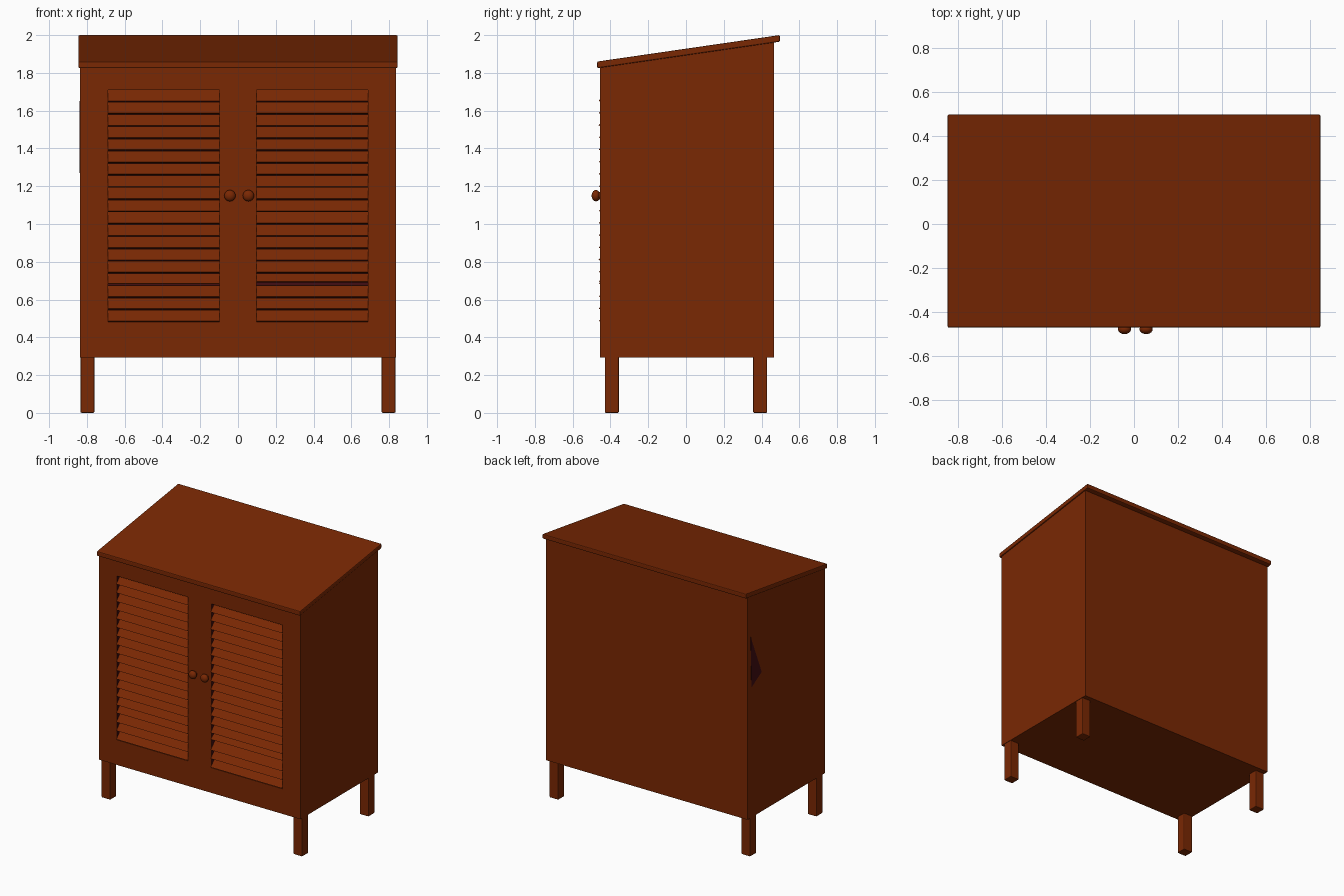
import bpy, bmesh, math
from mathutils import Vector

cube = bpy.data.objects.get("Cube")
if cube:
    bpy.data.objects.remove(cube, do_unlink=True)


def material(name, colour):
    mat = bpy.data.materials.new(name)
    mat.use_nodes = True
    mat.diffuse_color = colour
    mat.node_tree.nodes["Principled BSDF"].inputs["Base Color"].default_value = colour
    return mat


wood = material("reddish_brown_wood", (0.195, 0.021, 0.001, 1))
shade = material("dark_maroon_interior", (0.055, 0.004, 0.006, 1))


def finish(name, bm, bevel=0.0, is_dark=None):
    """Make the object; is_dark picks the faces that get the interior colour."""
    bmesh.ops.recalc_face_normals(bm, faces=bm.faces)
    if is_dark:
        for face in bm.faces:
            face.material_index = int(is_dark(face))
    mesh = bpy.data.meshes.new(name)
    bm.to_mesh(mesh)
    bm.free()
    mesh.materials.append(wood)
    if is_dark:
        mesh.materials.append(shade)
    obj = bpy.data.objects.new(name, mesh)
    bpy.context.collection.objects.link(obj)
    if bevel:
        mod = obj.modifiers.new("Bevel", "BEVEL")
        mod.width = bevel
        mod.segments = 2
    return obj


def prism(bm, profile, x0, x1):
    """Extrude a (y, z) profile along x."""
    face = bm.faces.new([bm.verts.new((x0, y, z)) for y, z in profile])
    out = bmesh.ops.extrude_face_region(bm, geom=[face])
    moved = [v for v in out["geom"] if isinstance(v, bmesh.types.BMVert)]
    bmesh.ops.translate(bm, verts=moved, vec=Vector((x1 - x0, 0, 0)))


def box(bm, x0, x1, y0, y1, z0, z1):
    prism(bm, [(y0, z0), (y1, z0), (y1, z1), (y0, z1)], x0, x1)


# Sloping underside of the lid
FRONT, BACK, FLOOR = -0.47, 0.497, 0.292
def slope(y):
    return 1.825 + 0.145 * (y - FRONT)


def sloped_box(bm, x0, x1, y0, y1, z0):
    """Box whose top meets the underside of the lid."""
    prism(bm, [(y0, z0), (y1, z0), (y1, slope(y1) + 0.003), (y0, slope(y0) + 0.003)], x0, x1)


# Cabinet carcass with a sloping top, dark behind the doors
HALF, INNER, FACE = 0.837, -0.398, -0.454
bm = bmesh.new()
sloped_box(bm, -HALF, HALF, INNER, 0.465, FLOOR)
finish("carcass", bm, is_dark=lambda f: f.normal.y < -0.9)

# Broken-out chip near the back edge of one side
bm = bmesh.new()
prism(bm, [(0.43, 1.65), (0.30, 1.34), (0.42, 1.27)], -HALF - 0.002, -HALF + 0.002)
finish("side_chip", bm, is_dark=lambda f: True)

# Face frame around the doors
DOOR_X, DOOR_Z0, DOOR_Z1 = 0.785, 0.33, 1.80
bm = bmesh.new()
for s in (-1, 1):
    sloped_box(bm, s * DOOR_X, s * HALF, FACE, INNER, FLOOR)
box(bm, -DOOR_X, DOOR_X, FACE, INNER, FLOOR, DOOR_Z0)
sloped_box(bm, -DOOR_X, DOOR_X, FACE, INNER, DOOR_Z1)
finish("face_frame", bm)

# Lid
bm = bmesh.new()
prism(bm, [(FRONT, slope(FRONT)), (BACK, slope(BACK)),
           (BACK, slope(BACK) + 0.035), (FRONT, slope(FRONT) + 0.035)], -0.845, 0.845)
finish("lid", bm, 0.006)

# Louvred doors, flush with the face frame, with tilted slats
OPEN_IN, OPEN_OUT, OPEN_Z0, OPEN_Z1, SLATS = 0.097, 0.687, 0.48, 1.71, 19
WORN_SLAT = 3
pitch = (OPEN_Z1 - OPEN_Z0) / SLATS


def lines_opening(face):
    x = abs(face.calc_center_median().x)
    return abs(face.normal.x) > 0.9 and min(abs(x - OPEN_IN), abs(x - OPEN_OUT)) < 0.001


for side, s, worn_gap in (("right", -1, 0.007), ("left", 1, 0.017)):
    bm = bmesh.new()
    box(bm, 0, s * OPEN_IN, FACE, INNER, DOOR_Z0, DOOR_Z1)
    box(bm, s * OPEN_OUT, s * DOOR_X, FACE, INNER, DOOR_Z0, DOOR_Z1)
    box(bm, s * OPEN_IN, s * OPEN_OUT, FACE, INNER, DOOR_Z0, OPEN_Z0)
    box(bm, s * OPEN_IN, s * OPEN_OUT, FACE, INNER, OPEN_Z1, DOOR_Z1)
    finish(side + "_door_frame", bm, is_dark=lines_opening)

    bm = bmesh.new()
    for i in range(SLATS):
        z = OPEN_Z0 + i * pitch
        gap = worn_gap if i == WORN_SLAT else 0.002
        prism(bm, [(-0.462, z + gap + 0.005), (-0.452, z + gap), (-0.4, z + pitch - 0.008),
                   (-0.408, z + pitch)], s * OPEN_IN, s * OPEN_OUT)
    finish(side + "_door_slats", bm)

# Round knobs on short stems
for side, x in (("right", -0.043), ("left", 0.055)):
    bm = bmesh.new()
    bmesh.ops.create_uvsphere(bm, u_segments=24, v_segments=14, radius=0.03)
    bmesh.ops.scale(bm, verts=bm.verts, vec=(1, 1, 0.75))
    stem = bmesh.ops.create_cone(bm, cap_ends=True, segments=20, radius1=0.02, radius2=0.02, depth=0.04)
    bmesh.ops.translate(bm, verts=stem["verts"], vec=(0, 0, -0.02))
    knob = finish(side + "_knob", bm)
    knob.rotation_euler.x = math.pi / 2
    knob.location = (x, -0.477, 1.15)
    for p in knob.data.polygons:
        p.use_smooth = len(p.vertices) <= 4

# Square legs
for depth, y in (("front", -0.393), ("back", 0.393)):
    for side, x in (("right", -0.797), ("left", 0.797)):
        bm = bmesh.new()
        box(bm, x - 0.037, x + 0.037, y - 0.037, y + 0.037, 0, FLOOR + 0.01)
        finish(f"{depth}_{side}_leg", bm, 0.006)
